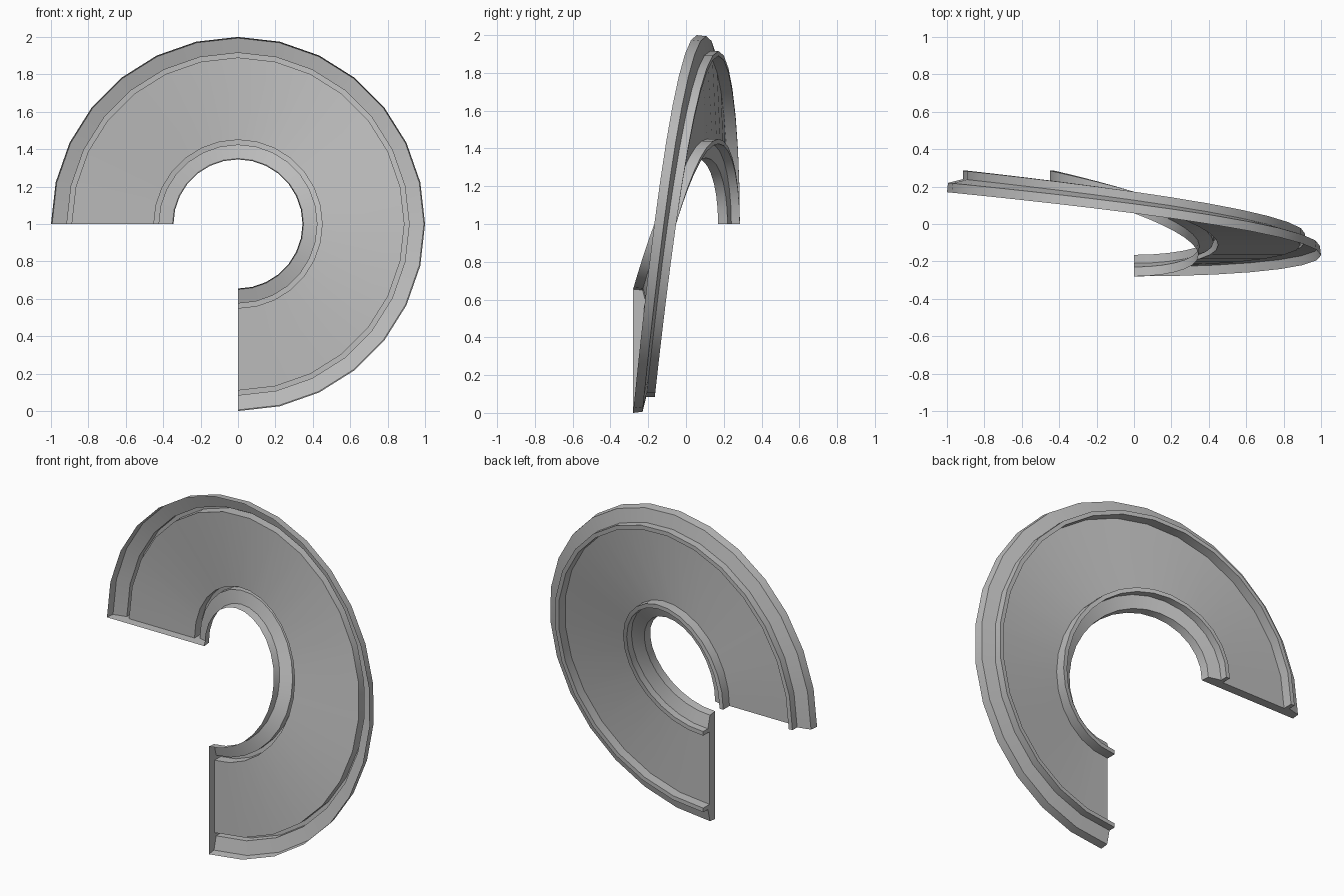
import bpy, bmesh, math

cube = bpy.data.objects.get("Cube")
if cube:
    bpy.data.objects.remove(cube, do_unlink=True)

# Single flat grey
grey = bpy.data.materials.new("plain_grey")
grey.use_nodes = True
colour = (0.5, 0.5, 0.5, 1)
grey.diffuse_color = colour
grey.node_tree.nodes["Principled BSDF"].inputs["Base Color"].default_value = colour

SEGMENTS = 21
SWEEP = math.radians(270)
Y_START, RISE = -0.28, 0.45

# Cross-section (radius, depth): outer lip, flange, rib, web, rib, flange, inner lip
PROFILE = [(1.0, 0), (0.994, 0.05), (0.915, 0.07), (0.915, 0.115), (0.89, 0.115),
           (0.89, 0.055), (0.45, 0.055), (0.45, 0.115), (0.425, 0.115),
           (0.425, 0.07), (0.35, 0.05), (0.345, 0)]


def section(bm, t):
    """One cross-section at fraction t of the eased spiral."""
    angle = -math.pi / 2 + SWEEP * t
    y = Y_START + RISE * (1 - math.cos(math.pi * t)) / 2
    return [bm.verts.new((r * math.cos(angle), y + d, 1 + r * math.sin(angle)))
            for r, d in PROFILE]


# Open-fronted channel swept three quarters of a turn
bm = bmesh.new()
rings = [section(bm, i / SEGMENTS) for i in range(SEGMENTS + 1)]
for a, b in zip(rings, rings[1:]):
    for j in range(len(PROFILE) - 1):
        bm.faces.new((a[j], a[j + 1], b[j + 1], b[j]))

# End plates close both ends of the channel
bm.faces.new(rings[0][::-1])
bm.faces.new(rings[-1])
bmesh.ops.recalc_face_normals(bm, faces=bm.faces)

mesh = bpy.data.meshes.new("spiral_channel")
bm.to_mesh(mesh)
bm.free()
mesh.materials.append(grey)
channel = bpy.data.objects.new("spiral_channel", mesh)
bpy.context.collection.objects.link(channel)

bpy.ops.object.select_all(action="DESELECT")
channel.select_set(True)
bpy.context.view_layer.objects.active = channel
bpy.ops.object.shade_smooth_by_angle(angle=math.radians(25))
